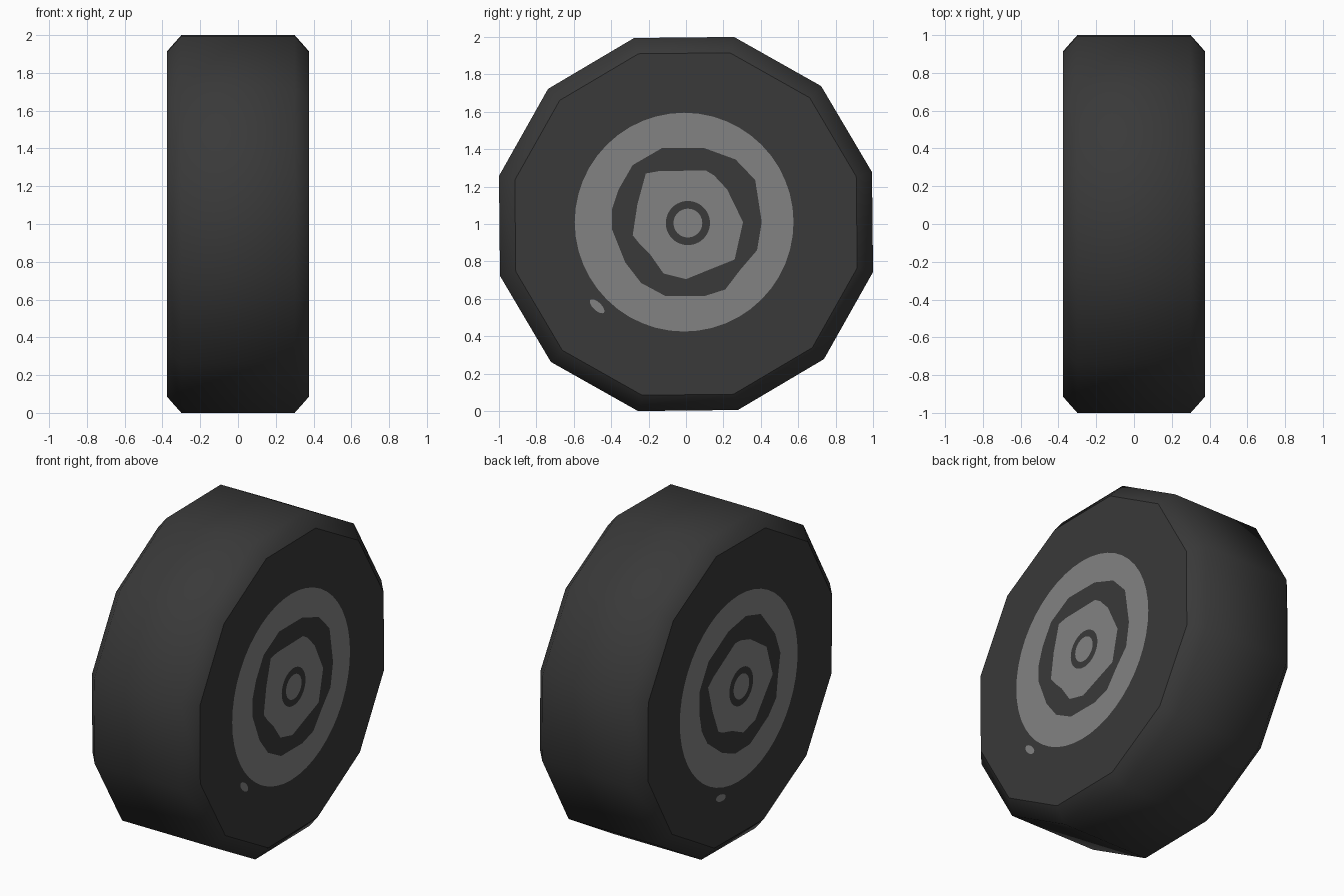
import bpy, bmesh, math

if "Cube" in bpy.data.objects:
    bpy.data.objects.remove(bpy.data.objects["Cube"])

def material(name, v):
    m = bpy.data.materials.new(name)
    m.diffuse_color = (v, v, v, 1)
    m.use_nodes = True
    m.node_tree.nodes["Principled BSDF"].inputs["Base Color"].default_value = m.diffuse_color
    return m

RUBBER = material("dark_rubber", 0.041)
METAL = material("grey_metal", 0.225)
CZ = 1.0          # axle height
FACE_X = 0.375    # half width of the wheel

def add_object(name, bm, mat):
    me = bpy.data.meshes.new(name)
    bm.to_mesh(me)
    bm.free()
    me.materials.append(mat)
    ob = bpy.data.objects.new(name, me)
    bpy.context.collection.objects.link(ob)
    return ob

# Tyre: twelve-sided body with chamfered, smooth-shaded shoulders and flat sides
bm = bmesh.new()
rings = []
for x, r in [(-FACE_X, 0.945), (-0.30, 1.0324), (0.30, 1.0324), (FACE_X, 0.945)]:
    ring = []
    for k in range(12):
        a = math.radians(15.6 + 30 * k)
        ring.append(bm.verts.new((x, r * math.cos(a), CZ + r * math.sin(a))))
    rings.append(ring)
for a, b in zip(rings, rings[1:]):
    for k in range(12):
        n = (k + 1) % 12
        bm.faces.new((a[k], a[n], b[n], b[k])).smooth = True
for cap in (bm.faces.new(rings[0]), bm.faces.new(rings[-1])):
    for e in cap.edges:
        e.smooth = False
bmesh.ops.recalc_face_normals(bm, faces=bm.faces)
add_object("tyre", bm, RUBBER)

def ellipse(cu, cv, ru, rv, tilt=0, n=48):
    """Outline of an ellipse in the wheel face (u right, v up, seen from outside)."""
    t = math.radians(tilt)
    pts = []
    for k in range(n):
        a = 2 * math.pi * k / n
        p, q = ru * math.cos(a), rv * math.sin(a)
        pts.append((cu + p * math.cos(t) - q * math.sin(t),
                    cv + p * math.sin(t) + q * math.cos(t)))
    return pts

# Slightly uneven painted outlines, clockwise from upper left
groove = [(-.19, .37), (-.13, .405), (.1, .405), (.265, .345), (.37, .235), (.405, .01),
          (.38, -.14), (.29, -.245), (.21, -.35), (.1, -.385), (-.11, -.385), (-.24, -.315),
          (-.325, -.205), (-.395, -.03), (-.395, .08), (-.36, .185), (-.285, .315)]
hub = [(-.215, .27), (-.15, .282), (.105, .287), (.15, .26), (.22, .185), (.305, .01),
       (.26, -.19), (.135, -.24), (0, -.295), (-.12, -.265), (-.19, -.165),
       (-.245, -.11), (-.285, -.06), (-.26, .105)]

PAINT = [("rim_disc", ellipse(-.01, .01, .585, .585), METAL),
         ("rim_groove", groove, RUBBER),
         ("hub_plate", hub, METAL),
         ("axle_ring", ellipse(.01, .005, .118, .118), RUBBER),
         ("axle_cap", ellipse(.01, .005, .077, .077), METAL),
         ("valve", ellipse(-.475, -.44, .05, .022, -43, 16), METAL)]

# Painted rim details on both sides, the left side turned by one facet
for side, sx, turn in (("right", 1, 0), ("left", -1, math.radians(30))):
    c, s = math.cos(turn), math.sin(turn)
    for i, (name, pts, mat) in enumerate(PAINT):
        bm = bmesh.new()
        x = sx * (FACE_X + 0.0012 * (i % 5 + 1))
        face = bm.faces.new([bm.verts.new((x, sx * (u * c - v * s), CZ + u * s + v * c))
                             for u, v in pts])
        face.normal_update()
        if face.normal.x * sx < 0:
            face.normal_flip()
        add_object(f"{side}_{name}", bm, mat)
